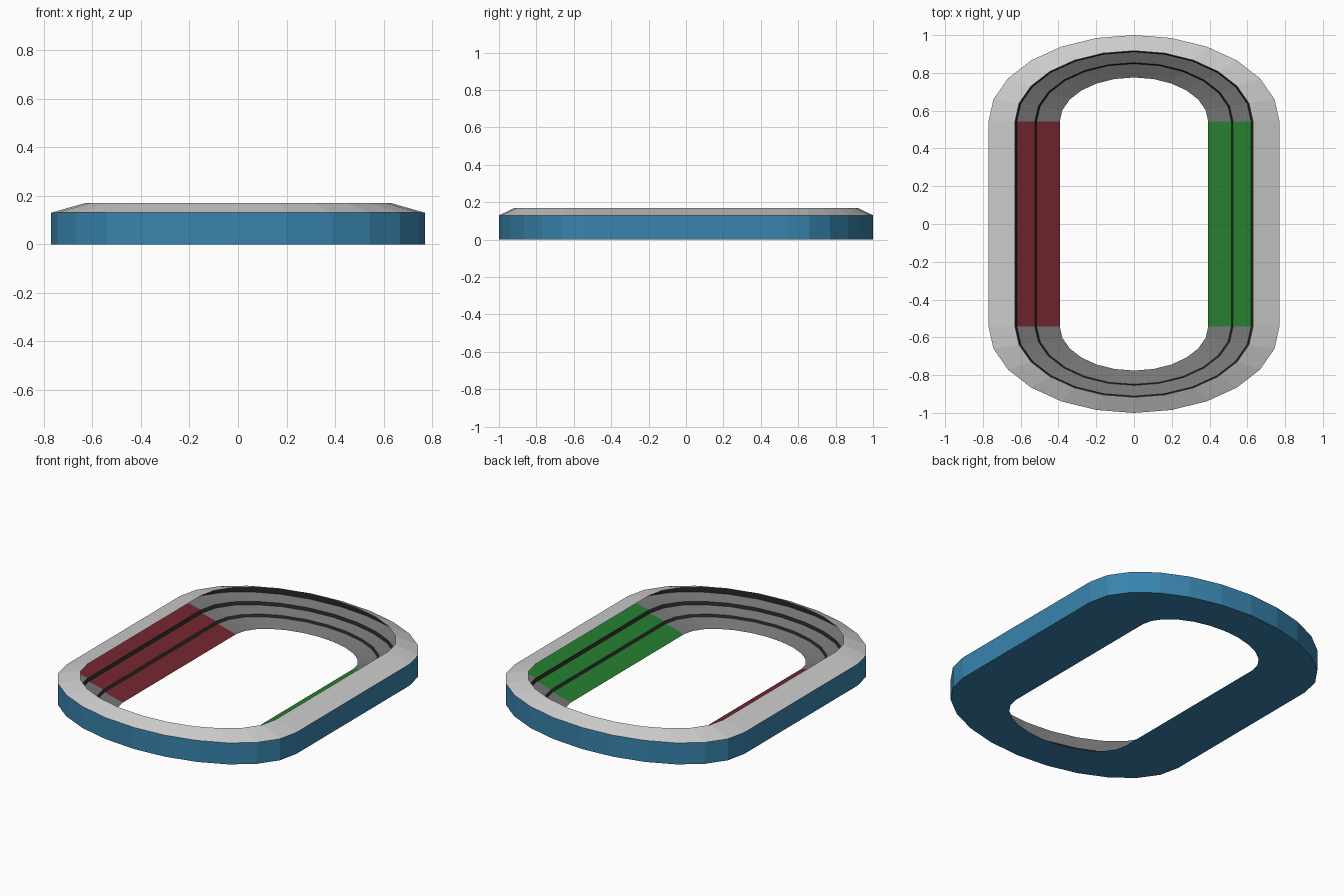
import bpy, bmesh
from math import sin, cos, pi

if "Cube" in bpy.data.objects:
    bpy.data.objects.remove(bpy.data.objects["Cube"])

STRAIGHT = 0.542      # half length of the straight sides
RATIO = 0.595         # depth of the curved ends relative to half width
N = 12                # segments per curved end


def outline(r, z):
    """Counter-clockwise loop: two half-ellipse ends joined by straight sides."""
    pts = []
    for side in (1, -1):
        for i in range(N + 1):
            a = pi * i / N
            pts.append((side * r * cos(a), side * (STRAIGHT + RATIO * r * sin(a)), z))
    return pts


def material(name, rgb):
    m = bpy.data.materials.new(name)
    m.diffuse_color = (*rgb, 1)
    m.use_nodes = True
    m.node_tree.nodes["Principled BSDF"].inputs["Base Color"].default_value = m.diffuse_color
    return m


def sweep(name, profile, mat=None, segments=None):
    """Sweep (half width, height) points round the outline, or part of it."""
    bm = bmesh.new()
    loops = [[bm.verts.new(p) for p in outline(r, z)] for r, z in profile]
    count = len(loops[0])
    for a, b in zip(loops, loops[1:]):
        for i in (range(count) if segments is None else segments):
            j = (i + 1) % count
            bm.faces.new((a[i], a[j], b[j], b[i]))
    bmesh.ops.delete(bm, geom=[v for v in bm.verts if not v.link_faces], context='VERTS')
    mesh = bpy.data.meshes.new(name)
    bm.to_mesh(mesh)
    bm.free()
    obj = bpy.data.objects.new(name, mesh)
    bpy.context.collection.objects.link(obj)
    if mat:
        mesh.materials.append(mat)
    return obj


blue = material("blue_cladding", (0.04, 0.23, 0.42))
dark = material("dark_seats", (0.18, 0.18, 0.18))
red = material("red_seats", (0.17, 0.02, 0.027))
green = material("green_seats", (0.02, 0.21, 0.03))
black = material("black_trim", (0.02, 0.02, 0.02))

# Outer shell: underside and vertical wall
sweep("outer_wall", [(0.393, 0), (0.77, 0), (0.77, 0.13)], blue)

# Sloping roof ring overhanging the upper tier
sweep("roof", [(0.77, 0.13), (0.63, 0.17)])

# Three seating tiers, each with curved ends and coloured straight sides
tiers = {
    "upper": [(0.73, 0.107), (0.628, 0.085)],
    "middle": [(0.62, 0.067), (0.525, 0.044)],
    "lower": [(0.515, 0.031), (0.393, 0)],
}
LEFT, RIGHT = N, 2 * N + 1
ends = [i for i in range(2 * N + 2) if i not in (LEFT, RIGHT)]
for label, profile in tiers.items():
    sweep(label + "_end_seats", profile, dark, ends)
    sweep(label + "_left_seats", profile, red, [LEFT])
    sweep(label + "_right_seats", profile, green, [RIGHT])

# Black walls behind the upper tier and between tiers
sweep("back_wall", [(0.73, 0.1414), tiers["upper"][0]], black)
sweep("upper_step", [tiers["upper"][1], tiers["middle"][0]], black)
sweep("lower_step", [tiers["middle"][1], tiers["lower"][0]], black)
